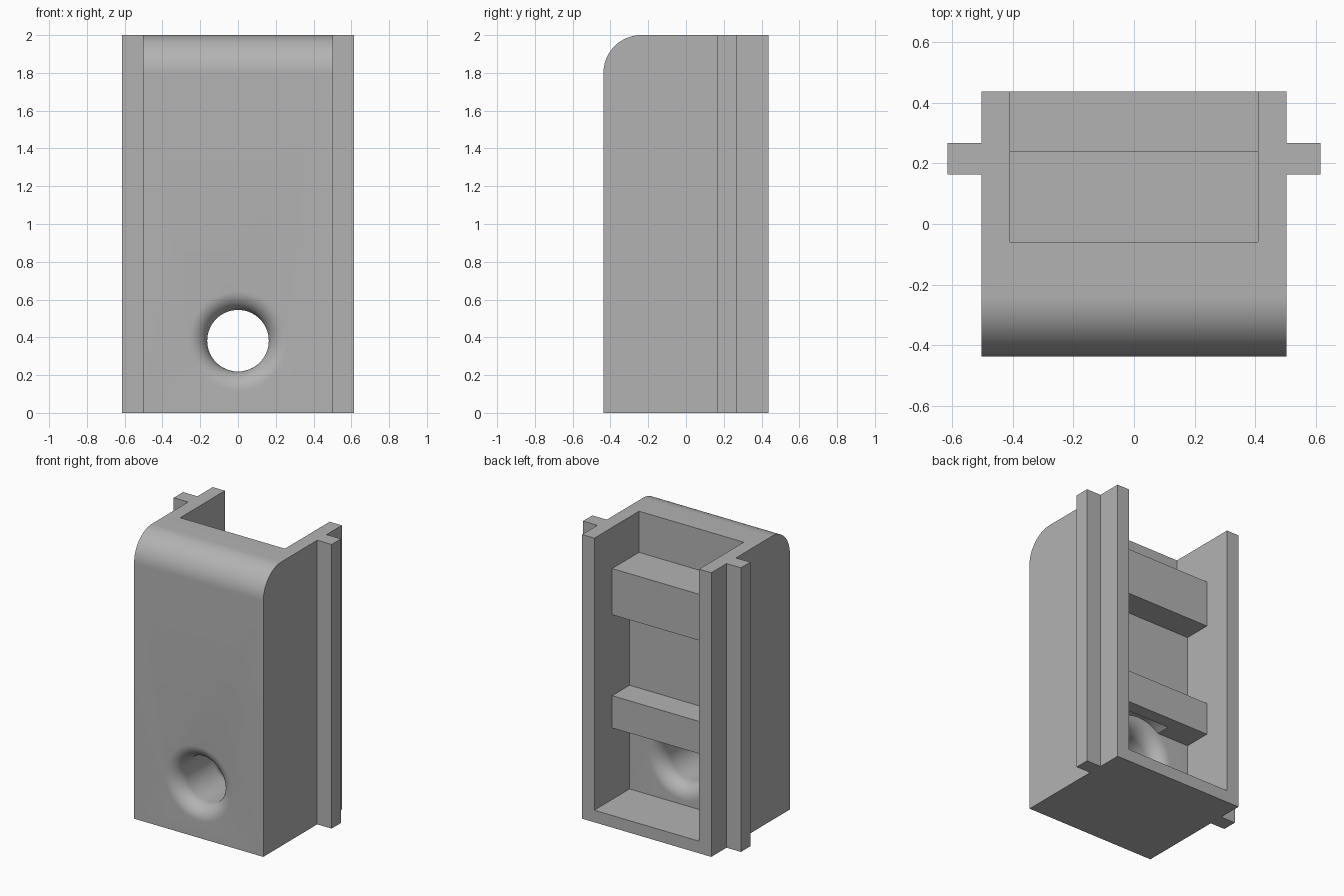
import bpy, bmesh
from math import sin, cos, pi

cube = bpy.data.objects.get("Cube")
if cube:
    bpy.data.objects.remove(cube, do_unlink=True)

grey = bpy.data.materials.new("plain_grey")
grey.use_nodes = True
colour = (0.45, 0.45, 0.45, 1)
grey.diffuse_color = colour
grey.node_tree.nodes["Principled BSDF"].inputs["Base Color"].default_value = colour


def finish(name, bm):
    bmesh.ops.recalc_face_normals(bm, faces=bm.faces)
    mesh = bpy.data.meshes.new(name)
    bm.to_mesh(mesh)
    bm.free()
    mesh.materials.append(grey)
    obj = bpy.data.objects.new(name, mesh)
    bpy.context.collection.objects.link(obj)
    return obj


def box(name, x, y, z):
    bm = bmesh.new()
    bmesh.ops.create_cube(bm, size=1)
    for v in bm.verts:
        v.co = [r[0] if c < 0 else r[1] for c, r in zip(v.co, (x, y, z))]
    return finish(name, bm)


def prism(name, half_width, outline):
    """Extrude a (y, z) outline across x."""
    bm = bmesh.new()
    face = bm.faces.new([bm.verts.new((-half_width, y, z)) for y, z in outline])
    new = bmesh.ops.extrude_face_region(bm, geom=[face])["geom"]
    moved = [g for g in new if isinstance(g, bmesh.types.BMVert)]
    bmesh.ops.translate(bm, verts=moved, vec=(2 * half_width, 0, 0))
    return finish(name, bm)


def lathe(name, profile, z, steps):
    """Revolve an (r, y) profile about a front-to-back axis at height z."""
    bm = bmesh.new()
    rings = [[bm.verts.new((r * cos(2 * pi * i / steps), y, z + r * sin(2 * pi * i / steps)))
              for i in range(steps)] for r, y in profile]
    for a, b in zip(rings, rings[1:]):
        for i in range(steps):
            j = (i + 1) % steps
            bm.faces.new((a[i], a[j], b[j], b[i]))
    bm.faces.new(rings[0])
    bm.faces.new(rings[-1])
    return finish(name, bm)


def combine(target, tool, operation):
    mod = target.modifiers.new(operation.title(), "BOOLEAN")
    mod.operation, mod.solver, mod.object = operation, "EXACT", tool
    bpy.context.view_layer.objects.active = target
    bpy.ops.object.modifier_apply(modifier=mod.name)
    bpy.data.objects.remove(tool, do_unlink=True)


FRONT, BACK, WALL = -0.437, 0.437, 0.045
ROUND, INNER = 0.2, 0.408

# Block with a rounded upper front edge
arc = [(FRONT + ROUND * (1 - cos(a)), 2 - ROUND * (1 - sin(a)))
       for a in (pi / 2 * i / 20 for i in range(21))]
body = prism("housing", 0.503, [(BACK, 0), (FRONT, 0)] + arc + [(BACK, 2)])

# Open back pocket, deeper above the upper crossbar
pocket = [(0.6, 0.085), (WALL, 0.085), (WALL, 1.6), (-0.06, 1.71), (-0.06, 2.2), (0.6, 2.2)]
pocket[2:3] = [(WALL, 1.71)]
combine(body, prism("pocket_cutter", INNER, pocket), "DIFFERENCE")

# Crossbars inside the pocket
for name, low, high in (("upper_crossbar", 1.385, 1.71), ("lower_crossbar", 0.588, 0.815)):
    combine(body, box(name, (-0.45, 0.45), (0.02, 0.238), (low, high)), "UNION")

# Side rails
for name, side in (("left_rail", 1), ("right_rail", -1)):
    xs = sorted((side * 0.47, side * 0.615))
    combine(body, box(name, xs, (0.163, 0.267), (0, 2)), "UNION")

# Round hole flared at both ends
HOLE, FLARE = 0.163, 0.1
quarter = [pi / 2 * i / 12 for i in range(13)]
front = [(HOLE + FLARE * (1 - sin(a)), FRONT + FLARE * (1 - cos(a))) for a in quarter]
back = [(HOLE + FLARE * (1 - cos(a)), WALL - FLARE * (1 - sin(a))) for a in quarter]
outer = HOLE + FLARE
profile = [(outer, FRONT - 0.1)] + front + back + [(outer, WALL + 0.1)]
combine(body, lathe("hole_cutter", profile, 0.382, 64), "DIFFERENCE")

bpy.ops.object.select_all(action="DESELECT")
body.select_set(True)
bpy.context.view_layer.objects.active = body
bpy.ops.object.shade_smooth_by_angle(angle=pi / 6)
